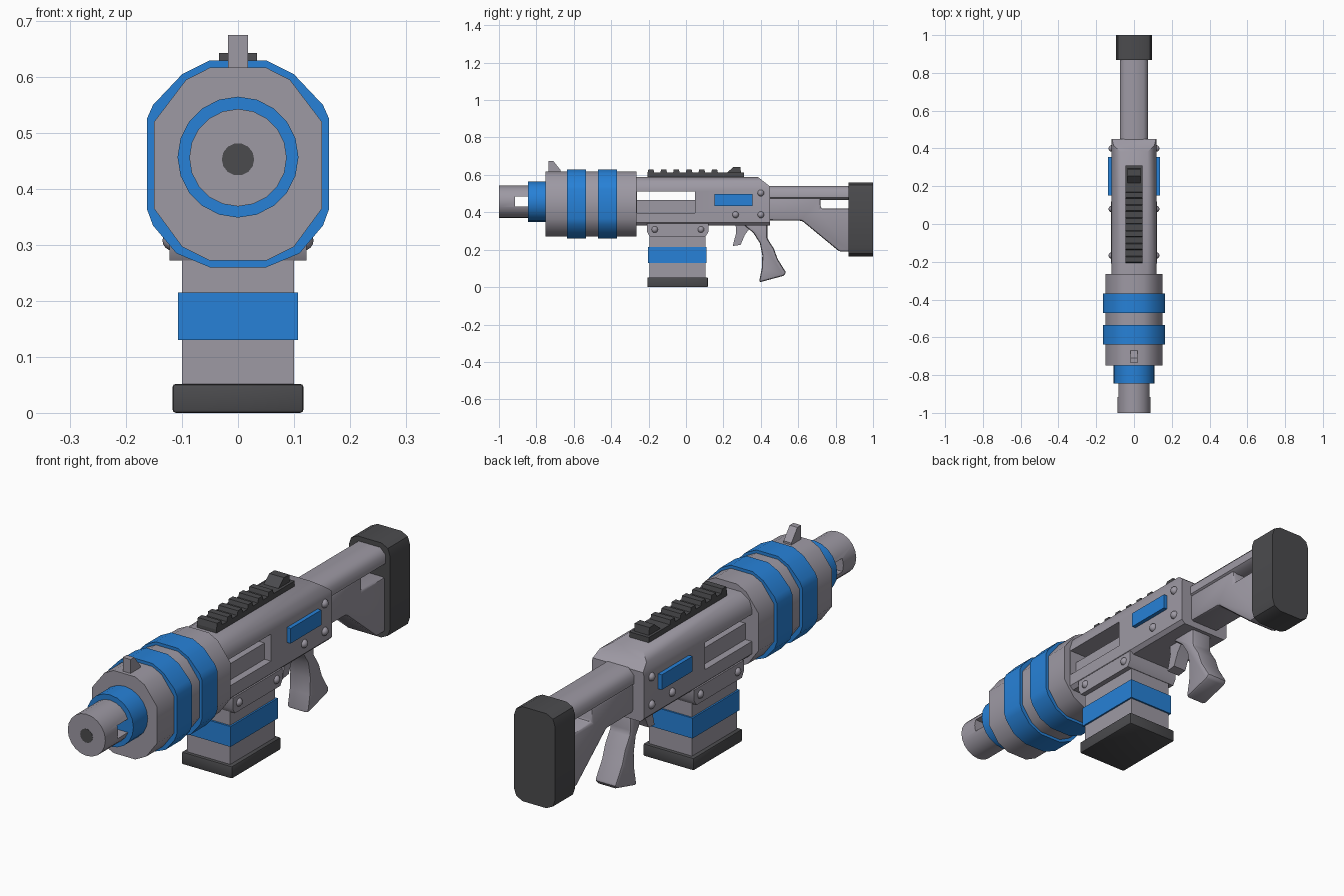
import bpy, bmesh, math
from mathutils import Vector

if "Cube" in bpy.data.objects:
    bpy.data.objects.remove(bpy.data.objects["Cube"])


def material(name, rgb):
    m = bpy.data.materials.new(name)
    m.diffuse_color = (*rgb, 1)
    m.use_nodes = True
    m.node_tree.nodes["Principled BSDF"].inputs["Base Color"].default_value = m.diffuse_color
    return m


GREY = material("warm grey", (0.34, 0.32, 0.37))
BLUE = material("bright blue", (0.02, 0.22, 0.68))
DARK = material("charcoal", (0.07, 0.07, 0.075))


def activate(obj):
    bpy.ops.object.select_all(action='DESELECT')
    obj.select_set(True)
    bpy.context.view_layer.objects.active = obj


def finish(obj, mat, bevel=0, cutters=(), smooth=35):
    """Apply cuts, bevel, material and shading."""
    if mat:
        obj.data.materials.append(mat)
    activate(obj)
    for c in cutters:
        mod = obj.modifiers.new("cut", 'BOOLEAN')
        mod.operation, mod.solver, mod.object = 'DIFFERENCE', 'EXACT', c
        bpy.ops.object.modifier_apply(modifier=mod.name)
        bpy.data.objects.remove(c)
        activate(obj)
    if bevel:
        mod = obj.modifiers.new("bevel", 'BEVEL')
        mod.width, mod.segments, mod.limit_method = bevel, 2, 'ANGLE'
        bpy.ops.object.modifier_apply(modifier=mod.name)
    bpy.ops.object.shade_smooth_by_angle(angle=math.radians(smooth))
    return obj


def prism(name, pts, axis, a, b, mat=None, bevel=0, cutters=(), smooth=35):
    """Extrude a profile: axis 'y' takes (x, z) points, axis 'x' takes (y, z)."""
    place = (lambda p, d: (d, *p)) if axis == 'x' else (lambda p, d: (p[0], d, p[1]))
    bm = bmesh.new()
    ends = [[bm.verts.new(place(p, d)) for p in pts] for d in (a, b)]
    n = len(pts)
    bm.faces.new(ends[0])
    bm.faces.new(ends[1][::-1])
    for i in range(n):
        j = (i + 1) % n
        bm.faces.new((ends[0][j], ends[0][i], ends[1][i], ends[1][j]))
    bmesh.ops.recalc_face_normals(bm, faces=bm.faces)
    me = bpy.data.meshes.new(name)
    bm.to_mesh(me)
    bm.free()
    obj = bpy.data.objects.new(name, me)
    bpy.context.collection.objects.link(obj)
    return finish(obj, mat, bevel, cutters, smooth)


def box(name, x, y, z, mat=None, bevel=0):
    """Box from (low, high) ranges."""
    pts = [(x[0], z[0]), (x[1], z[0]), (x[1], z[1]), (x[0], z[1])]
    return prism(name, pts, 'y', y[0], y[1], mat, bevel)


def mirrored(half):
    """Complete a right-hand (x, z) half profile across x = 0."""
    return half + [(-x, z) for x, z in reversed(half)]


def circle(r, z, n):
    return [(r * math.cos(2 * math.pi * i / n), z + r * math.sin(2 * math.pi * i / n)) for i in range(n)]


# Muzzle with side slots, bore and collar
slot = box("muzzle_cutter", (-0.2, 0.2), (-0.915, -0.83), (0.43, 0.485))
prism("muzzle", circle(0.087, 0.456, 20), 'y', -1.0, -0.80, GREY, cutters=[slot])
prism("muzzle_bore", circle(0.029, 0.453, 14), 'y', -1.001, -0.93, DARK)
prism("muzzle_collar", circle(0.108, 0.457, 20), 'y', -0.845, -0.74, BLUE)

# Faceted barrel shroud and its two bands
shroud = [(0.05, 0.272), (0.1, 0.297), (0.15, 0.365), (0.15, 0.52), (0.093, 0.595), (0.05, 0.617)]
band = [(0.05, 0.26), (0.11, 0.285), (0.152, 0.335), (0.163, 0.365), (0.163, 0.525),
        (0.152, 0.55), (0.1, 0.605), (0.05, 0.63)]
prism("barrel_shroud", mirrored(shroud), 'y', -0.75, -0.265, GREY, smooth=50)
for i, y in enumerate((-0.637, -0.47)):
    prism(f"shroud_band_{i + 1}", mirrored(band), 'y', y, y + 0.102, BLUE, smooth=50)

# Front sight
prism("front_sight", [(-0.735, 0.60), (-0.735, 0.675), (-0.71, 0.675), (-0.67, 0.625), (-0.67, 0.60)],
      'x', -0.018, 0.018, GREY)

# Receiver with long side slot and sloped rear top, plus the bar inside the slot
receiver = [(0.105, 0.33), (0.12, 0.345), (0.12, 0.525), (0.108, 0.565), (0.07, 0.59)]
long_slot = box("slot_cutter", (-0.3, 0.3), (-0.263, 0.047), (0.397, 0.51))
rear_wedge = prism("wedge_cutter", [(0.38, 0.592), (0.46, 0.53), (0.46, 0.7), (0.38, 0.7)], 'x', -0.3, 0.3)
prism("receiver", mirrored(receiver), 'y', -0.27, 0.45, GREY, cutters=[long_slot, rear_wedge], smooth=40)
box("slot_bar", (-0.09, 0.09), (-0.27, 0.06), (0.38, 0.465), GREY)

# Top rail with teeth and rear sight
box("rail_base", (-0.045, 0.045), (-0.205, 0.31), (0.58, 0.612), DARK)
for i in range(6):
    y = -0.19 + i * 0.068
    prism(f"rail_tooth_{i + 1}", [(y - 0.017, 0.605), (y + 0.022, 0.605), (y + 0.016, 0.63), (y - 0.011, 0.63)],
          'x', -0.045, 0.045, DARK)
prism("rear_sight", [(0.21, 0.605), (0.255, 0.643), (0.29, 0.643), (0.295, 0.605)], 'x', -0.034, 0.034, DARK)

# Side panels and bolts on both sides
for side, s in (("right", 1), ("left", -1)):
    lo, hi = sorted((s * 0.11, s * 0.137))
    box(f"side_panel_{side}", (lo, hi), (0.152, 0.355), (0.435, 0.498), BLUE)
    for i, (y, z) in enumerate([(0.4, 0.503), (0.4, 0.387), (0.265, 0.387), (0.08, 0.308), (-0.167, 0.308)]):
        bpy.ops.mesh.primitive_uv_sphere_add(segments=12, ring_count=8, radius=0.018, location=(s * 0.117, y, z))
        bolt = bpy.context.object
        bolt.name = f"bolt_{side}_{i + 1}"
        finish(bolt, GREY, smooth=60)

# Magazine well, magazine, band and base
prism("magazine_well", [(-0.208, 0.34), (-0.208, 0.295), (-0.195, 0.272), (0.105, 0.272), (0.12, 0.295), (0.12, 0.34)],
      'x', -0.122, 0.122, GREY)
box("magazine", (-0.1, 0.1), (-0.194, 0.103), (0.03, 0.3), GREY)
box("magazine_band", (-0.107, 0.107), (-0.202, 0.11), (0.13, 0.215), BLUE)
box("magazine_base", (-0.117, 0.117), (-0.207, 0.117), (0, 0.052), DARK, bevel=0.006)

# Trigger and curved grip
prism("trigger", [(0.25, 0.22), (0.292, 0.226), (0.315, 0.28), (0.36, 0.34), (0.265, 0.34), (0.268, 0.29)],
      'x', -0.03, 0.03, GREY)
prism("grip", [(0.30, 0.34), (0.36, 0.29), (0.395, 0.235), (0.408, 0.17), (0.405, 0.1), (0.39, 0.025),
               (0.52, 0.06), (0.537, 0.075), (0.49, 0.15), (0.47, 0.205), (0.435, 0.26), (0.435, 0.34)],
      'x', -0.05, 0.05, GREY, bevel=0.012)

# Stock: upper tube, lower strut leaving a window, and butt pad
tube = [(0.055, 0.465), (0.075, 0.48), (0.075, 0.515), (0.05, 0.54)]
prism("stock_tube", mirrored(tube), 'y', 0.44, 0.88, GREY, smooth=50)
prism("stock_strut", [(0.44, 0.357), (0.62, 0.355), (0.82, 0.19), (0.88, 0.19), (0.88, 0.42),
                      (0.72, 0.42), (0.72, 0.48), (0.44, 0.48)], 'x', -0.07, 0.07, GREY, bevel=0.012)
pad = [(0.055, 0.165), (0.085, 0.18), (0.095, 0.21), (0.095, 0.515), (0.085, 0.545), (0.055, 0.56)]
prism("butt_pad", mirrored(pad), 'y', 0.868, 1.0, DARK, smooth=40)
